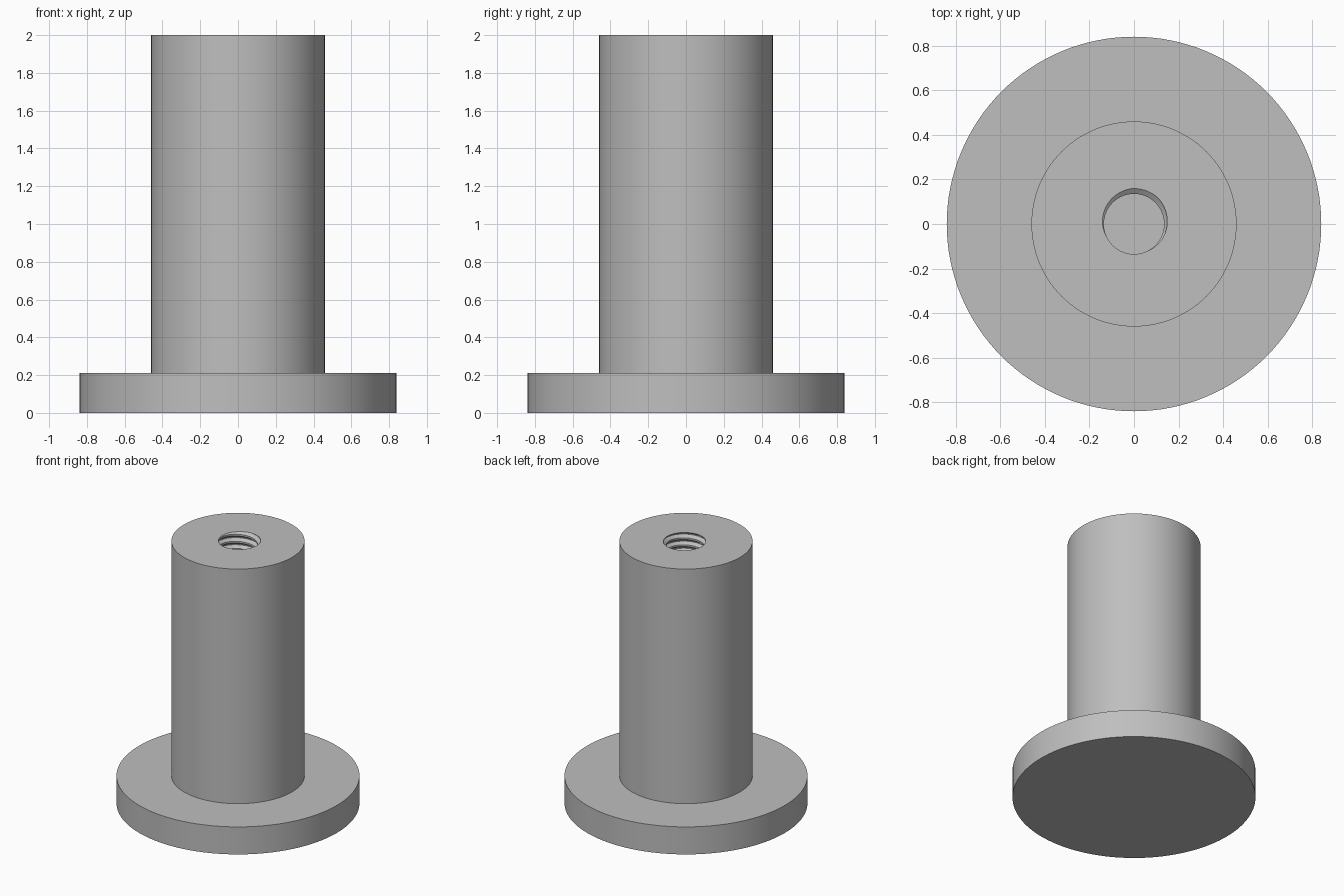
import bpy
import bmesh
from math import cos, sin, pi, radians

if "Cube" in bpy.data.objects:
    bpy.data.objects.remove(bpy.data.objects["Cube"], do_unlink=True)

SEGMENTS = 128
TOP, FLANGE_TOP, BORE_FLOOR = 2.0, 0.21, 0.92
FLANGE_R, POST_R = 0.84, 0.46
MINOR_R, MAJOR_R, PITCH = 0.135, 0.159, 0.054
START = radians(72)          # where the thread groove leaves the top face
GROOVE, ROOT = 0.38, 0.06    # half widths, as fractions of the pitch

grey = bpy.data.materials.new("plain_grey")
grey.use_nodes = True
grey.diffuse_color = (0.52, 0.52, 0.52, 1)
grey.node_tree.nodes["Principled BSDF"].inputs["Base Color"].default_value = (0.52, 0.52, 0.52, 1)


def thread_radius(angle, z):
    u = (z - TOP) / PITCH - (angle - START) / (2 * pi)
    depth = (GROOVE - abs(u - round(u))) / (GROOVE - ROOT)
    return MINOR_R + (MAJOR_R - MINOR_R) * max(0, min(1, depth))


def ring(bm, radius, z, count=SEGMENTS):
    verts = []
    for j in range(count):
        a = 2 * pi * j / SEGMENTS
        r, h = radius(a) if callable(radius) else radius, z(a) if callable(z) else z
        if r is None:
            r = thread_radius(a, h)
        verts.append(bm.verts.new((r * cos(a), r * sin(a), h)))
    return verts


def finish(bm, name):
    bmesh.ops.remove_doubles(bm, verts=bm.verts, dist=0.00002)
    mesh = bpy.data.meshes.new(name)
    bm.to_mesh(mesh)
    bm.free()
    mesh.materials.append(grey)
    obj = bpy.data.objects.new(name, mesh)
    bpy.context.collection.objects.link(obj)
    bpy.ops.object.select_all(action='DESELECT')
    obj.select_set(True)
    bpy.context.view_layer.objects.active = obj
    bpy.ops.object.shade_smooth_by_angle(angle=radians(30))


def lathe(name, profile, close_bottom=False):
    bm = bmesh.new()
    rings = [ring(bm, r, z) for r, z in profile]
    for low, high in zip(rings, rings[1:]):
        for j in range(SEGMENTS):
            k = (j + 1) % SEGMENTS
            bm.faces.new((low[j], low[k], high[k], high[j]))
    if close_bottom:
        bm.faces.new(rings[0][::-1])
    finish(bm, name)


# Round base flange, with its top face running in to the post
lathe("base_flange", [(FLANGE_R, 0), (FLANGE_R, FLANGE_TOP), (POST_R, FLANGE_TOP)], True)

# Post wall and top face, cut to the outline of the threaded hole
lathe("post", [(POST_R, FLANGE_TOP), (POST_R, TOP), (lambda a: thread_radius(a, TOP), TOP)])

# Threaded blind hole: rows follow the helix and are trimmed at both ends
bm = bmesh.new()
turns = int((TOP - BORE_FLOOR) / PITCH) + 2
rows = []
for turn in range(-turns, 3):
    for offset in (-GROOVE, -ROOT, ROOT, GROOVE):
        def helix(a, u=turn + offset):
            z = TOP + PITCH * (u + (a - START) / (2 * pi))
            return max(BORE_FLOOR, min(TOP, z))
        rows.append(ring(bm, lambda a: None, helix, SEGMENTS + 1))
for low, high in zip(rows, rows[1:]):
    for j in range(SEGMENTS):
        bm.faces.new((low[j], high[j], high[j + 1], low[j + 1]))
bm.faces.new(ring(bm, lambda a: thread_radius(a, BORE_FLOOR), BORE_FLOOR))
finish(bm, "threaded_bore")
